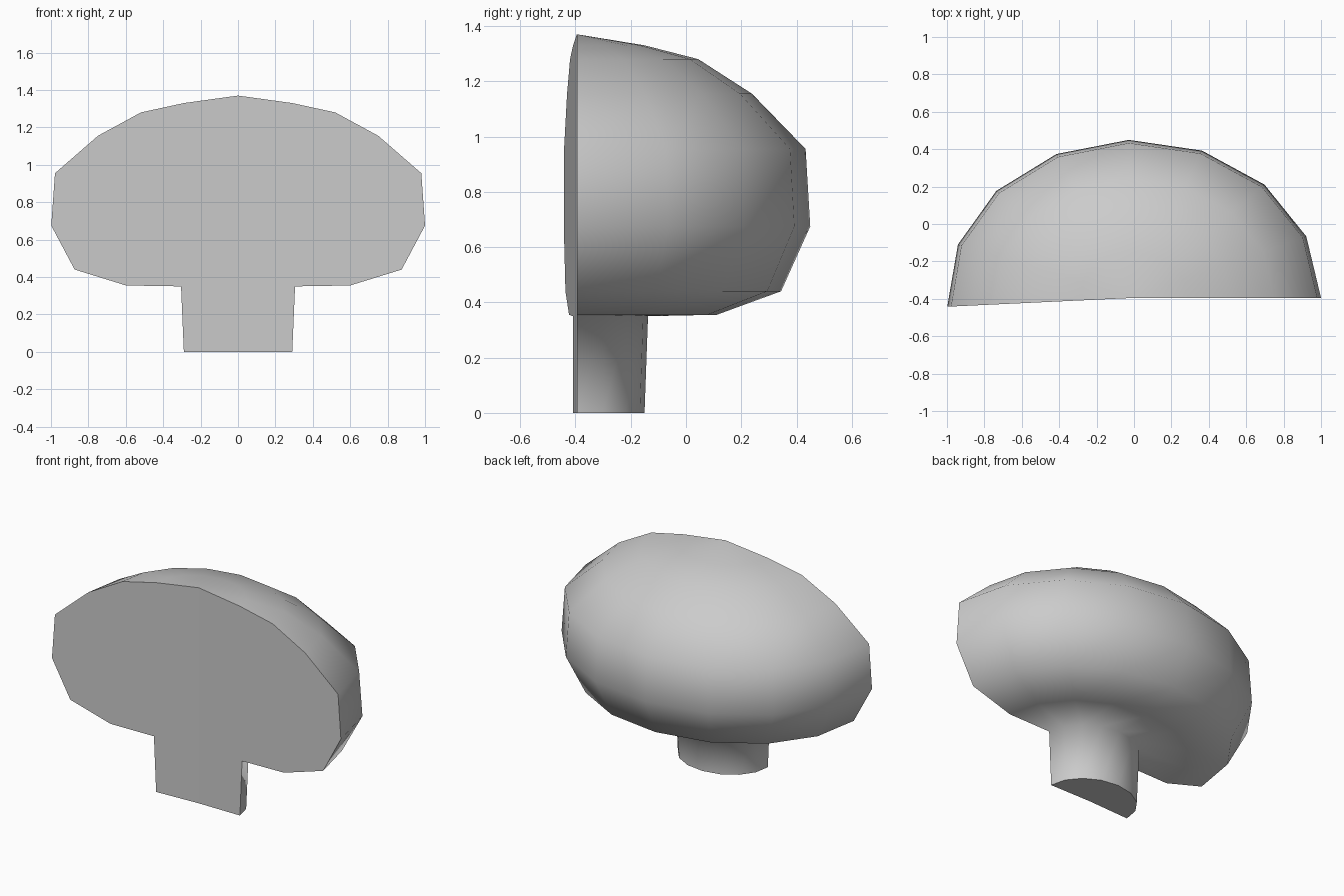
import bpy, bmesh
from math import sin, cos, radians

if "Cube" in bpy.data.objects:
    bpy.data.objects.remove(bpy.data.objects["Cube"])

# Half mushroom: a profile swept a little over half a turn, flattened in depth
PROFILE = [(0.29, 0.0), (0.305, 0.35), (0.6, 0.355), (0.875, 0.44),
           (1.0, 0.675), (0.98, 0.955), (0.75, 1.155), (0.52, 1.28), (0.29, 1.33)]
SEGMENTS, SWEEP = 8, 183.2
CENTRE_Y, DEPTH = -0.395, 0.845

bm = bmesh.new()
apex = bm.verts.new((0, CENTRE_Y, 1.37))
base = bm.verts.new((0, CENTRE_Y, 0))

cols = []
for i in range(SEGMENTS + 1):
    a = radians(SWEEP * i / SEGMENTS)
    cols.append([bm.verts.new((r * cos(a), CENTRE_Y + DEPTH * r * sin(a), z))
                 for r, z in PROFILE])

# Smooth outer shell
shell = []
for c, d in zip(cols, cols[1:]):
    for j in range(len(PROFILE) - 1):
        shell.append(bm.faces.new((c[j], d[j], d[j + 1], c[j + 1])))
    shell.append(bm.faces.new((c[-1], d[-1], apex)))
for f in shell:
    f.smooth = True

# Flat cut faces at the front and the flat stem bottom
bm.faces.new([base] + cols[0] + [apex])
bm.faces.new([base] + cols[-1] + [apex])
bm.faces.new([base] + [c[0] for c in cols])
bmesh.ops.recalc_face_normals(bm, faces=bm.faces[:])

# Keep the rims of the flat faces crisp
for e in bm.edges:
    if any(not f.smooth for f in e.link_faces):
        e.smooth = False

mesh = bpy.data.meshes.new("half_mushroom")
bm.to_mesh(mesh)
bm.free()
obj = bpy.data.objects.new("half_mushroom", mesh)
bpy.context.collection.objects.link(obj)
